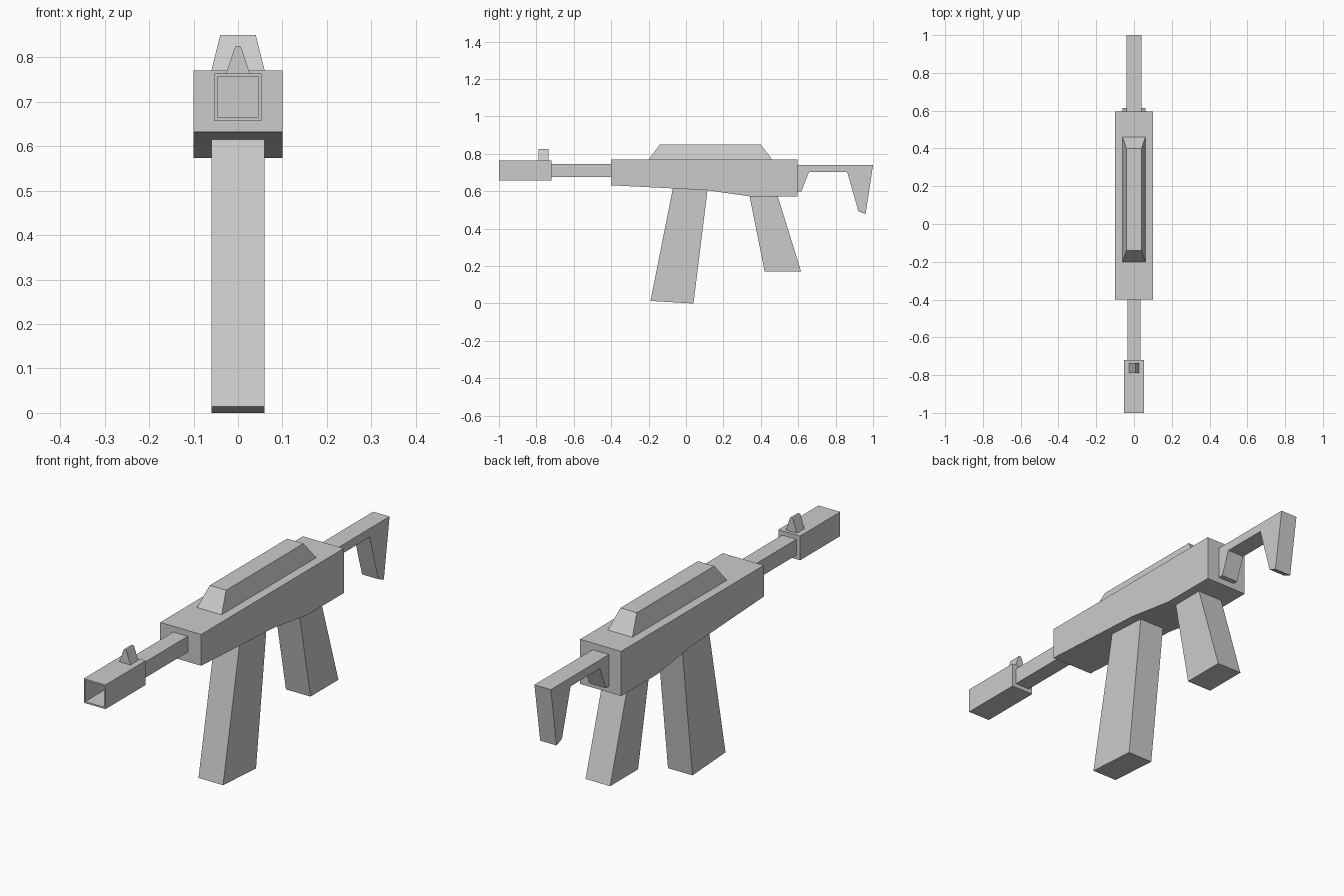
import bpy, bmesh
from mathutils import Vector

if "Cube" in bpy.data.objects:
    bpy.data.objects.remove(bpy.data.objects["Cube"])


def make_object(name, bm):
    bmesh.ops.recalc_face_normals(bm, faces=bm.faces[:])
    mesh = bpy.data.meshes.new(name)
    bm.to_mesh(mesh)
    bm.free()
    obj = bpy.data.objects.new(name, mesh)
    bpy.context.collection.objects.link(obj)
    return obj


def loft(bm, start, end):
    """Closed solid between two matching loops of points."""
    a = [bm.verts.new(p) for p in start]
    b = [bm.verts.new(p) for p in end]
    n = len(a)
    bm.faces.new(a)
    bm.faces.new(b[::-1])
    for i in range(n):
        j = (i + 1) % n
        bm.faces.new((a[i], b[i], b[j], a[j]))


def side_part(name, half_width, profile):
    """Side (y, z) profile extruded across x."""
    bm = bmesh.new()
    loft(bm, [(-half_width, y, z) for y, z in profile],
         [(half_width, y, z) for y, z in profile])
    return make_object(name, bm)


def rect(y0, y1, z0, z1):
    return [(y0, z0), (y1, z0), (y1, z1), (y0, z1)]


# Main body, with its underside stepping down to the rear
side_part("receiver", 0.1, [(-0.4, 0.632), (0.11, 0.606), (0.34, 0.573),
                            (0.595, 0.573), (0.595, 0.77), (-0.4, 0.77)])

# Tapered cover on top
bm = bmesh.new()
loft(bm, [(x, y, 0.77) for x, y in ((-0.06, -0.2), (0.06, -0.2), (0.06, 0.46), (-0.06, 0.46))],
     [(x, y, 0.85) for x, y in ((-0.04, -0.14), (0.04, -0.14), (0.04, 0.4), (-0.04, 0.4))])
make_object("top_cover", bm)

# Slanted magazine and grip
side_part("magazine", 0.06, [(-0.07, 0.616), (-0.19, 0.014), (0.04, 0.0), (0.115, 0.606)])
side_part("grip", 0.06, [(0.34, 0.575), (0.42, 0.172), (0.615, 0.172), (0.49, 0.575)])

# Stock with a rear hook
side_part("stock", 0.04, [(0.595, 0.74), (1.0, 0.74), (0.96, 0.478), (0.922, 0.493),
                          (0.862, 0.702), (0.657, 0.702), (0.617, 0.6), (0.595, 0.6)])

# Barrel
side_part("barrel", 0.035, rect(-0.72, -0.4, 0.675, 0.745))

# Muzzle with a square bore sunk into its front face
muzzle = side_part("muzzle", 0.053, rect(-1.0, -0.72, 0.657, 0.764))
bm = bmesh.new()
bm.from_mesh(muzzle.data)
front = min(bm.faces, key=lambda f: f.calc_center_median().y)
bmesh.ops.inset_region(bm, faces=[front], thickness=0.01)
bmesh.ops.translate(bm, verts=front.verts[:], vec=(0, 0, 0))
bore = bmesh.ops.extrude_discrete_faces(bm, faces=[front])["faces"][0]
bmesh.ops.translate(bm, verts=bore.verts[:], vec=Vector((0, 0.25, 0)))
bm.to_mesh(muzzle.data)
bm.free()

# Pointed front sight
outline = [(-0.027, 0.763), (0.027, 0.763), (0.008, 0.82), (0.005, 0.825),
           (-0.005, 0.825), (-0.008, 0.82)]
bm = bmesh.new()
loft(bm, [(x, -0.788, z) for x, z in outline], [(x, -0.735, z) for x, z in outline])
make_object("front_sight", bm)
